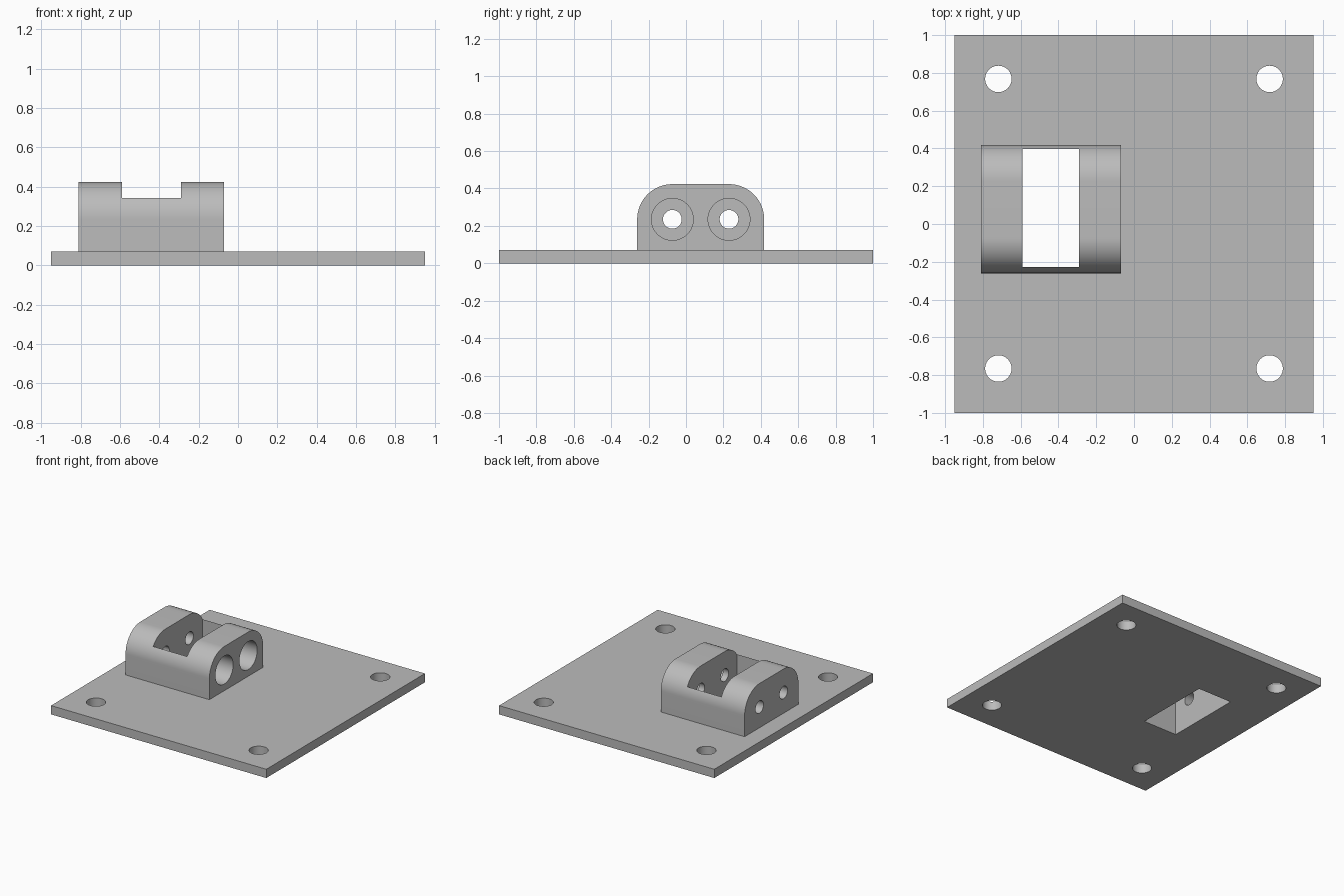
import bpy, bmesh, math
from mathutils import Matrix, Vector

old = bpy.data.objects.get("Cube")
if old:
    bpy.data.objects.remove(old, do_unlink=True)

grey = bpy.data.materials.new("plain grey")
grey.use_nodes = True
colour = (0.5, 0.5, 0.5, 1)
grey.diffuse_color = colour
grey.node_tree.nodes["Principled BSDF"].inputs["Base Color"].default_value = colour

PLATE_TOP = 0.07
X0, X1 = -0.81, -0.07            # housing ends
SLOT_X0, SLOT_X1 = -0.59, -0.29  # slot ends
BORE_Z, ROUND = 0.235, 0.188     # bore height, corner radius
BORES_Y = (-0.073, 0.23)


def finish(name, bm):
    bmesh.ops.recalc_face_normals(bm, faces=bm.faces)
    mesh = bpy.data.meshes.new(name)
    bm.to_mesh(mesh)
    bm.free()
    mesh.materials.append(grey)
    obj = bpy.data.objects.new(name, mesh)
    bpy.context.collection.objects.link(obj)
    return obj


def box(name, low, high):
    low, high = Vector(low), Vector(high)
    bm = bmesh.new()
    bmesh.ops.create_cube(bm, size=1, matrix=Matrix.Translation((low + high) / 2)
                          @ Matrix.Diagonal((*(high - low), 1)))
    return finish(name, bm)


def rod(name, centre, radius, length, along_x=False):
    bm = bmesh.new()
    turn = Matrix.Rotation(math.pi / 2 if along_x else 0, 4, 'Y')
    bmesh.ops.create_cone(bm, cap_ends=True, segments=48, radius1=radius, radius2=radius,
                          depth=length, matrix=Matrix.Translation(centre) @ turn)
    return finish(name, bm)


def combine(target, tool, operation):
    mod = target.modifiers.new(operation, 'BOOLEAN')
    mod.operation, mod.solver, mod.object = operation, 'EXACT', tool
    bpy.context.view_layer.objects.active = target
    bpy.ops.object.modifier_apply(modifier=mod.name)
    bpy.data.objects.remove(tool, do_unlink=True)


# Base plate
bracket = box("mounting_bracket", (-0.95, -1, 0), (0.95, 1, PLATE_TOP))

# Round-shouldered housing, sunk a little into the plate
front, back = BORES_Y
profile = [(front - ROUND, 0.03)]
for i in range(49):
    angle = math.pi - math.pi * i / 48
    y = front if i < 24 else back
    if i == 24:
        profile.append((front, BORE_Z + ROUND))
    profile.append((y + ROUND * math.cos(angle), BORE_Z + ROUND * math.sin(angle)))
profile.append((back + ROUND, 0.03))
bm = bmesh.new()
face = bm.faces.new([bm.verts.new((X0, y, z)) for y, z in profile])
side = bmesh.ops.extrude_face_region(bm, geom=[face])
bmesh.ops.translate(bm, vec=(X1 - X0, 0, 0),
                    verts=[v for v in side["geom"] if isinstance(v, bmesh.types.BMVert)])
combine(bracket, finish("housing", bm), 'UNION')

# Slot through housing and plate
combine(bracket, box("slot", (SLOT_X0, -0.227, -0.1), (SLOT_X1, 0.397, 0.6)), 'DIFFERENCE')

# Pin holes with wide counterbores at the left end
BORE_DEPTH = 0.17
for y in BORES_Y:
    combine(bracket, rod("pin_hole", ((X0 + X1) / 2, y, BORE_Z), 0.05, 1, True), 'DIFFERENCE')
    combine(bracket, rod("counterbore", (X1, y, BORE_Z), 0.112, 2 * BORE_DEPTH, True), 'DIFFERENCE')

# Corner screw holes
for x in (-0.718, 0.718):
    for y in (-0.765, 0.768):
        combine(bracket, rod("screw_hole", (x, y, 0), 0.07, 0.4), 'DIFFERENCE')

# Smooth rounds, crisp edges
bpy.ops.object.select_all(action='DESELECT')
bracket.select_set(True)
bpy.context.view_layer.objects.active = bracket
bpy.ops.object.shade_smooth_by_angle(angle=math.radians(30))
